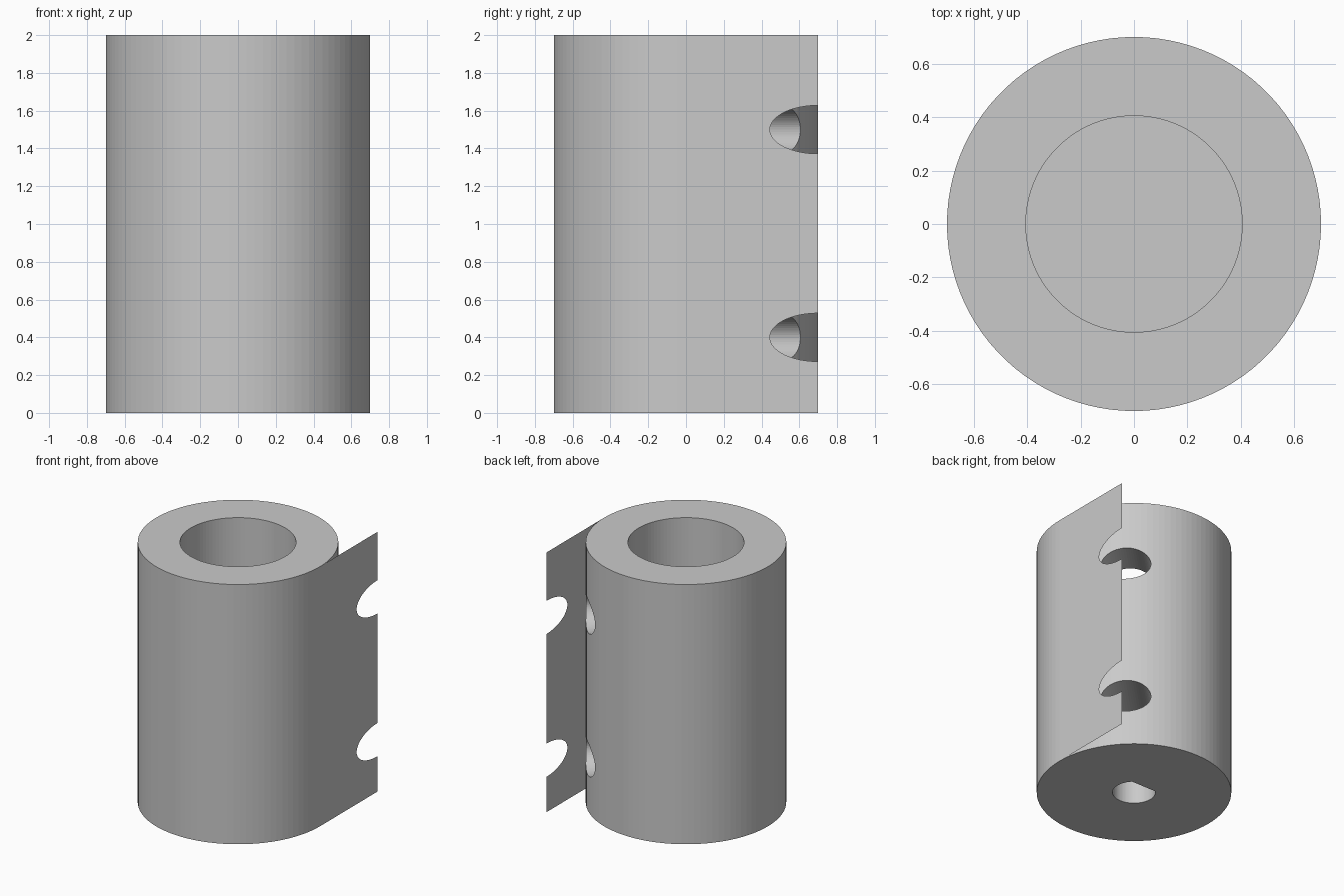
import bpy
import bmesh
from math import sin, cos, pi, radians
from mathutils import Matrix, Vector

R, H = 0.70, 2.0                 # sleeve radius and height
BORE_R, BORE_FLOOR = 0.405, 1.0  # wide socket open at the top
SHAFT_R, SHAFT_FLAT, SHAFT_TOP = 0.155, 0.11, 0.9  # D-shaped socket below
SCREW_W, SCREW_H = 0.181, 0.128  # half width and half height of screw holes
SCREW_Z = (0.40, 1.50)

cube = bpy.data.objects.get("Cube")
if cube:
    bpy.data.objects.remove(cube, do_unlink=True)

grey = bpy.data.materials.new("light_grey")
grey.use_nodes = True
grey.diffuse_color = (0.59, 0.59, 0.59, 1)
grey.node_tree.nodes["Principled BSDF"].inputs["Base Color"].default_value = grey.diffuse_color


def add_object(name, bm):
    bmesh.ops.recalc_face_normals(bm, faces=bm.faces)
    mesh = bpy.data.meshes.new(name)
    bm.to_mesh(mesh)
    bm.free()
    mesh.materials.append(grey)
    obj = bpy.data.objects.new(name, mesh)
    bpy.context.collection.objects.link(obj)
    return obj


def prism(name, outline, low, high, matrix=Matrix()):
    """Extrude a flat outline along its local z axis."""
    bm = bmesh.new()
    face = bm.faces.new([bm.verts.new((x, y, low)) for x, y in outline])
    up = bmesh.ops.extrude_face_region(bm, geom=[face], use_keep_orig=True)["geom"]
    moved = [v for v in up if isinstance(v, bmesh.types.BMVert)]
    bmesh.ops.translate(bm, verts=moved, vec=(0, 0, high - low))
    bmesh.ops.transform(bm, matrix=matrix, verts=bm.verts)
    return add_object(name, bm)


def ellipse(a, b, sides):
    return [(a * cos(2 * pi * i / sides), b * sin(2 * pi * i / sides)) for i in range(sides)]


def cut(target, cutter):
    mod = target.modifiers.new(cutter.name, "BOOLEAN")
    mod.operation = "DIFFERENCE"
    mod.solver = "EXACT"
    mod.object = cutter
    bpy.context.view_layer.objects.active = target
    bpy.ops.object.modifier_apply(modifier=mod.name)
    bpy.data.objects.remove(cutter, do_unlink=True)


# Sleeve with its wide top socket
sleeve = prism("sleeve", ellipse(R, R, 100), 0, H)
cut(sleeve, prism("bore_cutter", ellipse(BORE_R, BORE_R, 100), BORE_FLOOR, H + 0.1))

# D-shaped shaft socket in the bottom, flat towards the back
d_outline = [p for p in ellipse(SHAFT_R, SHAFT_R, 96) if p[1] < SHAFT_FLAT]
half = (SHAFT_R ** 2 - SHAFT_FLAT ** 2) ** 0.5
start = next(i for i in range(len(d_outline) - 1)
             if d_outline[i][0] > 0 > d_outline[i + 1][0])
d_outline[start + 1:start + 1] = [(half, SHAFT_FLAT), (-half, SHAFT_FLAT)]
cut(sleeve, prism("shaft_cutter", d_outline, -0.1, SHAFT_TOP))

# Diagonal screw holes reaching the sockets
for z in SCREW_Z:
    aim = (Matrix.Translation((0, 0, z)) @ Matrix.Rotation(radians(45), 4, "Z")
           @ Matrix.Rotation(radians(90), 4, "Y"))
    cut(sleeve, prism("screw_cutter", ellipse(SCREW_H, SCREW_W, 64), 0, R + 0.3, aim))

# Thin tangent fin with half-ellipse notches along its free edge
notch_depth = SCREW_W * 2 ** 0.5
fin = [(0, 0), (R, 0)]
for z in SCREW_Z:
    fin += [(R - notch_depth * sin(pi * i / 32), z - SCREW_H * cos(pi * i / 32))
            for i in range(33)]
fin += [(R, H), (0, H)]
bm = bmesh.new()
face = bm.faces.new([bm.verts.new((R, y, z)) for y, z in fin])
face.normal_update()
if face.normal.dot(Vector((1, 0, 0))) < 0:
    face.normal_flip()
add_object("tangent_fin", bm)
